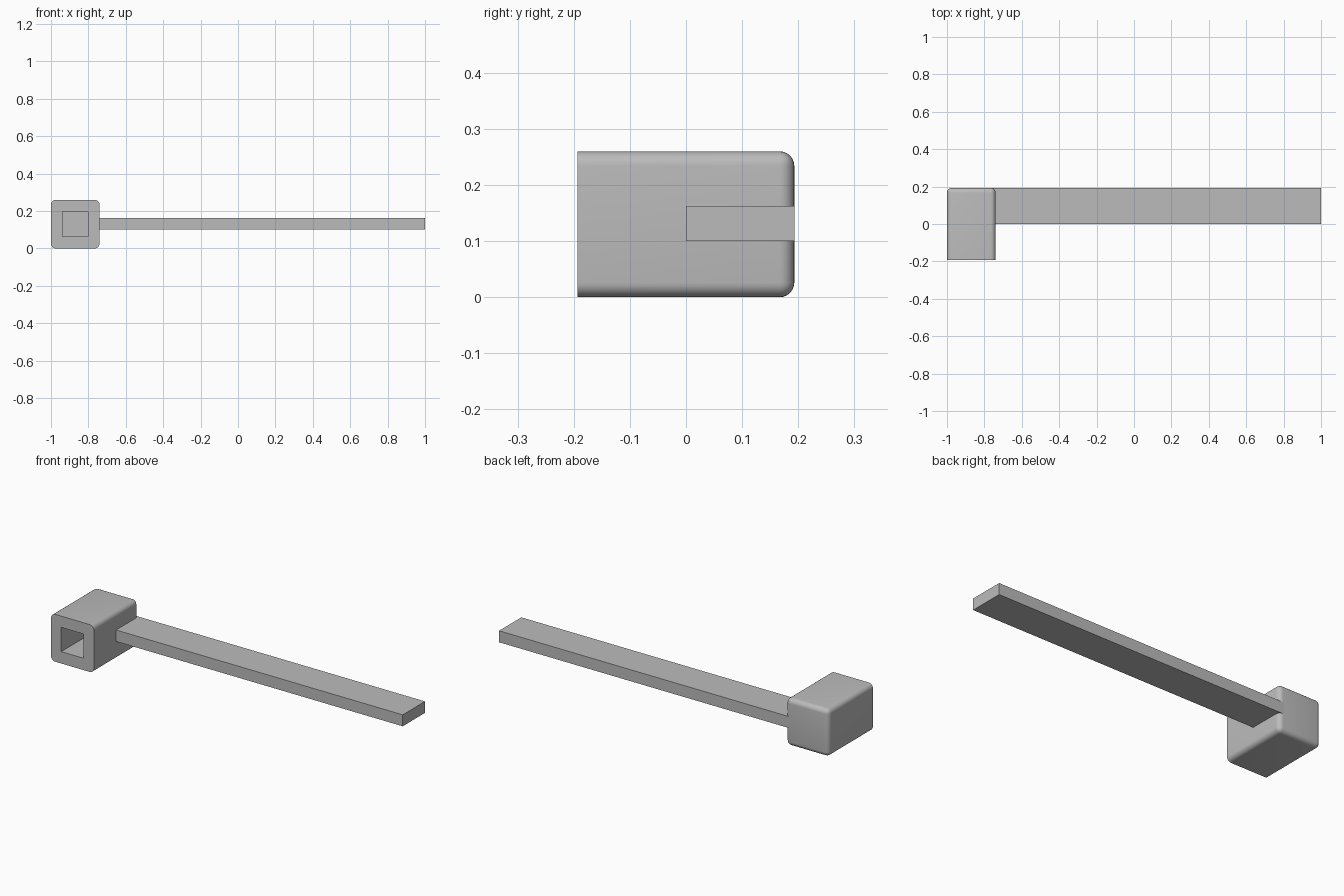
import bpy
import bmesh
import math
from mathutils import Vector

if "Cube" in bpy.data.objects:
    bpy.data.objects.remove(bpy.data.objects["Cube"])

# Single plain grey
grey = bpy.data.materials.new("plain_grey")
grey.use_nodes = True
colour = (0.5, 0.5, 0.5, 1)
grey.diffuse_color = colour
grey.node_tree.nodes["Principled BSDF"].inputs["Base Color"].default_value = colour


def box(name, low, high, radius=0):
    """Box between two corners; a radius rounds every edge off the front face."""
    low, high = Vector(low), Vector(high)
    bm = bmesh.new()
    bmesh.ops.create_cube(bm, size=1)
    for v in bm.verts:
        v.co = (low + high) / 2 + v.co * (high - low)
    if radius:
        edges = [e for e in bm.edges
                 if any(v.co.y > low.y + radius for v in e.verts)]
        bmesh.ops.bevel(bm, geom=edges, offset=radius, segments=6,
                        profile=0.5, affect='EDGES')
    mesh = bpy.data.meshes.new(name)
    bm.to_mesh(mesh)
    bm.free()
    mesh.materials.append(grey)
    obj = bpy.data.objects.new(name, mesh)
    bpy.context.collection.objects.link(obj)
    return obj


# Rounded socket block with a square blind hole in its front
socket = box("socket_block", (-1, -0.193, 0), (-0.74, 0.193, 0.26), 0.026)
cutter = box("hole_cutter", (-0.938, -0.3, 0.065), (-0.803, 0.13, 0.198))
cutter.hide_render = True
cut = socket.modifiers.new("hole", 'BOOLEAN')
cut.operation = 'DIFFERENCE'
cut.solver = 'EXACT'
cut.object = cutter

bpy.ops.object.select_all(action='DESELECT')
bpy.context.view_layer.objects.active = socket
socket.select_set(True)
bpy.ops.object.modifier_apply(modifier=cut.name)
bpy.data.objects.remove(cutter)
bpy.ops.object.shade_smooth_by_angle(angle=math.radians(30))

# Long flat arm, flush with the back of the block
box("flat_arm", (-0.77, 0, 0.1), (1, 0.193, 0.163))
